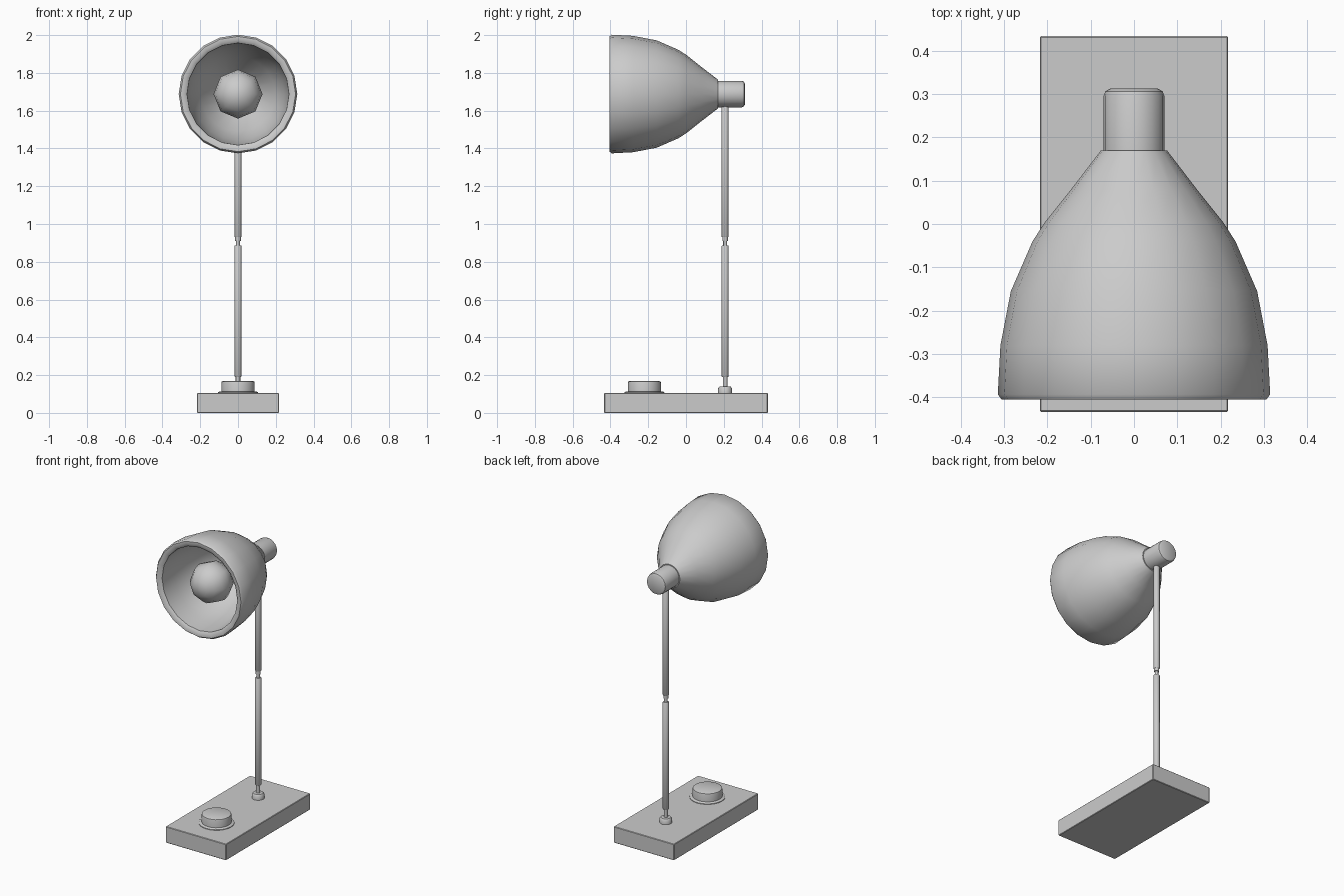
import bpy, bmesh, math
from mathutils import Matrix

if "Cube" in bpy.data.objects:
    bpy.data.objects.remove(bpy.data.objects["Cube"])

HEAD_Z = 1.688   # height of the shade axis
POLE_Y = 0.207


def finish(bm, name, loc, angle):
    bmesh.ops.remove_doubles(bm, verts=bm.verts, dist=1e-5)
    bmesh.ops.recalc_face_normals(bm, faces=bm.faces)
    mesh = bpy.data.meshes.new(name)
    bm.to_mesh(mesh)
    bm.free()
    ob = bpy.data.objects.new(name, mesh)
    ob.location = loc
    bpy.context.collection.objects.link(ob)
    bpy.ops.object.select_all(action='DESELECT')
    ob.select_set(True)
    bpy.context.view_layer.objects.active = ob
    bpy.ops.object.shade_smooth_by_angle(angle=math.radians(angle))
    return ob


def lathe(name, profile, sides, loc, along_y=False, angle=40):
    """Revolve (radius, height) points around z, or around y."""
    bm = bmesh.new()
    rings = []
    for r, h in profile:
        ring = []
        for i in range(sides):
            a = math.tau * i / sides
            c, s = r * math.cos(a), r * math.sin(a)
            ring.append(bm.verts.new((c, h, s) if along_y else (c, s, h)))
        rings.append(ring)
    for lo, hi in zip(rings, rings[1:]):
        for i in range(sides):
            j = (i + 1) % sides
            bm.faces.new((lo[i], lo[j], hi[j], hi[i]))
    return finish(bm, name, loc, angle)


# Base slab
bm = bmesh.new()
bmesh.ops.create_cube(bm, size=1, matrix=Matrix.Diagonal((0.434, 0.866, 0.105, 1)))
bmesh.ops.bevel(bm, geom=bm.edges[:], offset=0.003, segments=1, affect='EDGES')
finish(bm, "base", (0, 0, 0.0525), 30)

# Push button with its flange
lathe("button_flange", [(0, 0), (0.105, 0), (0.105, 0.005), (0.098, 0.010), (0, 0.010)],
      24, (0, -0.22, 0.104))
lathe("button", [(0, 0), (0.088, 0), (0.088, 0.050), (0.086, 0.057), (0.080, 0.060), (0, 0.060)],
      24, (0, -0.22, 0.108))

# Collar and neck at the foot of the pole
lathe("pole_collar", [(0, 0), (0.037, 0), (0.037, 0.026), (0.030, 0.035), (0.012, 0.036),
                      (0.012, 0.09), (0, 0.09)], 16, (0, POLE_Y, 0.104))

# Two pole sections joined by a thin hinge
for name, z0, z1 in (("lower_pole", 0.19, 0.887), ("upper_pole", 0.93, 1.65)):
    h = z1 - z0
    lathe(name, [(0, 0), (0.016, 0), (0.019, 0.004), (0.019, h - 0.004), (0.016, h), (0, h)],
          12, (0, POLE_Y, z0))
lathe("pole_hinge", [(0, 0), (0.010, 0), (0.010, 0.03), (0.015, 0.03), (0.015, 0.06), (0, 0.06)],
      12, (0, POLE_Y, 0.88))

# Lamp shade: outer wall, rounded rim, inner wall
outer = [(0, 0.17), (0.076, 0.17), (0.082, 0.162), (0.145, 0.08), (0.205, 0.005), (0.234, -0.04),
         (0.284, -0.155), (0.308, -0.28), (0.314, -0.393)]
rim = [(0.305, -0.405), (0.285, -0.405), (0.270, -0.393)]
inner = [(0.266, -0.28), (0.245, -0.155), (0.198, -0.04), (0.108, 0.08), (0.055, 0.14), (0, 0.14)]
lathe("shade", outer + rim + inner, 20, (0, 0, HEAD_Z), True)

# Rear cap holding the shade to the pole
lathe("rear_cap", [(0, 0.15), (0.070, 0.15), (0.070, 0.295), (0.066, 0.306), (0.055, 0.312), (0, 0.312)],
      20, (0, 0, HEAD_Z), True)

# Faceted round bulb with a stem
bulb = [(0.13 * math.sin(math.pi * k / 8), -0.27 - 0.13 * math.cos(math.pi * k / 8)) for k in range(7)]
lathe("bulb", bulb + [(0.05, -0.10), (0.045, 0.145), (0, 0.145)], 8, (0, 0, HEAD_Z), True, 60)
